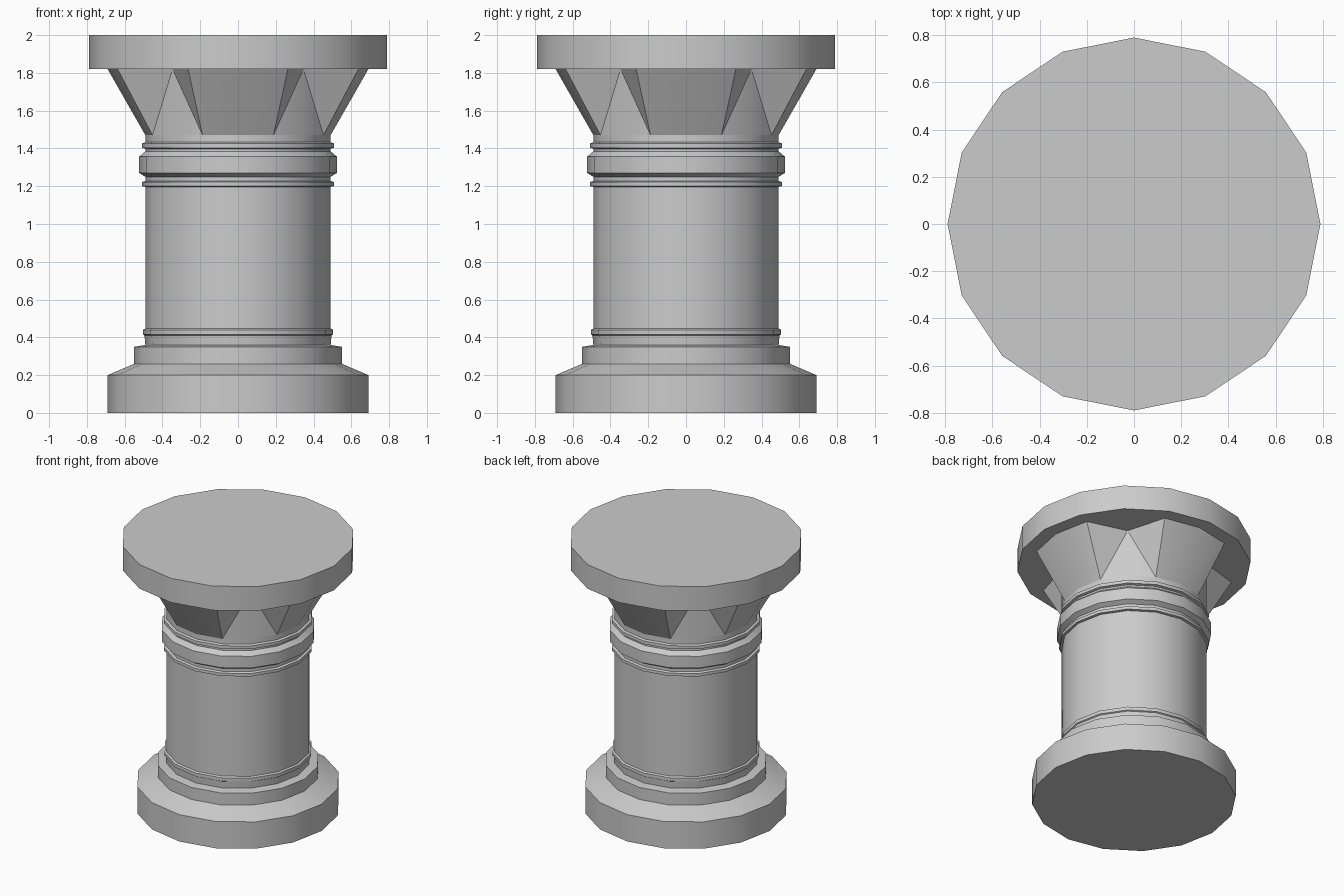
import bpy, bmesh
from math import cos, sin, pi

if "Cube" in bpy.data.objects:
    bpy.data.objects.remove(bpy.data.objects["Cube"])

SIDES = 16
SHAFT_R = 0.49


def finish(name, bm):
    bmesh.ops.recalc_face_normals(bm, faces=bm.faces[:])
    mesh = bpy.data.meshes.new(name)
    bm.to_mesh(mesh)
    bm.free()
    obj = bpy.data.objects.new(name, mesh)
    bpy.context.collection.objects.link(obj)
    bpy.ops.object.select_all(action='DESELECT')
    obj.select_set(True)
    bpy.context.view_layer.objects.active = obj
    bpy.ops.object.shade_smooth_by_angle(angle=pi / 6)
    return obj


def ring(bm, z, radius):
    """One 16-sided loop; radius is a function of the corner index."""
    return [bm.verts.new((radius(i) * cos(2 * pi * i / SIDES),
                          radius(i) * sin(2 * pi * i / SIDES), z))
            for i in range(SIDES)]


def lathe(name, profile):
    """Capped 16-sided solid from (radius, z) points, bottom to top."""
    bm = bmesh.new()
    loops = [ring(bm, z, lambda i, r=r: r) for r, z in profile]
    for a, b in zip(loops, loops[1:]):
        for i in range(SIDES):
            j = (i + 1) % SIDES
            bm.faces.new((a[i], a[j], b[j], b[i]))
    bm.faces.new(loops[0][::-1])
    bm.faces.new(loops[-1])
    return finish(name, bm)


# Stepped foot, shaft with its mouldings and the top slab
lathe("base", [(0.69, 0), (0.69, 0.20), (0.55, 0.26), (0.55, 0.35), (0.49, 0.36)])
lathe("shaft", [
    (0.49, 0.35), (0.495, 0.41), (0.503, 0.415), (0.503, 0.44), (0.49, 0.447),
    (0.49, 1.197), (0.507, 1.20), (0.507, 1.222), (0.49, 1.228),
    (0.49, 1.25), (0.523, 1.27), (0.523, 1.357), (0.49, 1.385),
    (0.49, 1.398), (0.507, 1.403), (0.507, 1.427), (0.49, 1.433), (0.49, 1.47)])
lathe("top_slab", [(0.79, 1.82), (0.79, 2.0)])

# Flared capital: four panels spread outwards, pinched in at the diagonals
bm = bmesh.new()
low = ring(bm, 1.47, lambda i: SHAFT_R)
high = ring(bm, 1.82, lambda i: SHAFT_R if i % 4 == 2 else 0.69)
for i in range(SIDES):
    j = (i + 1) % SIDES
    if i % 4 == 1:
        bm.faces.new((low[i], high[j], high[i]))
        bm.faces.new((low[i], low[j], high[j]))
    elif i % 4 == 2:
        bm.faces.new((low[j], high[j], high[i]))
        bm.faces.new((low[i], low[j], high[i]))
    else:
        bm.faces.new((low[i], low[j], high[j], high[i]))
bm.faces.new(low[::-1])
bm.faces.new(high)
finish("capital", bm)
